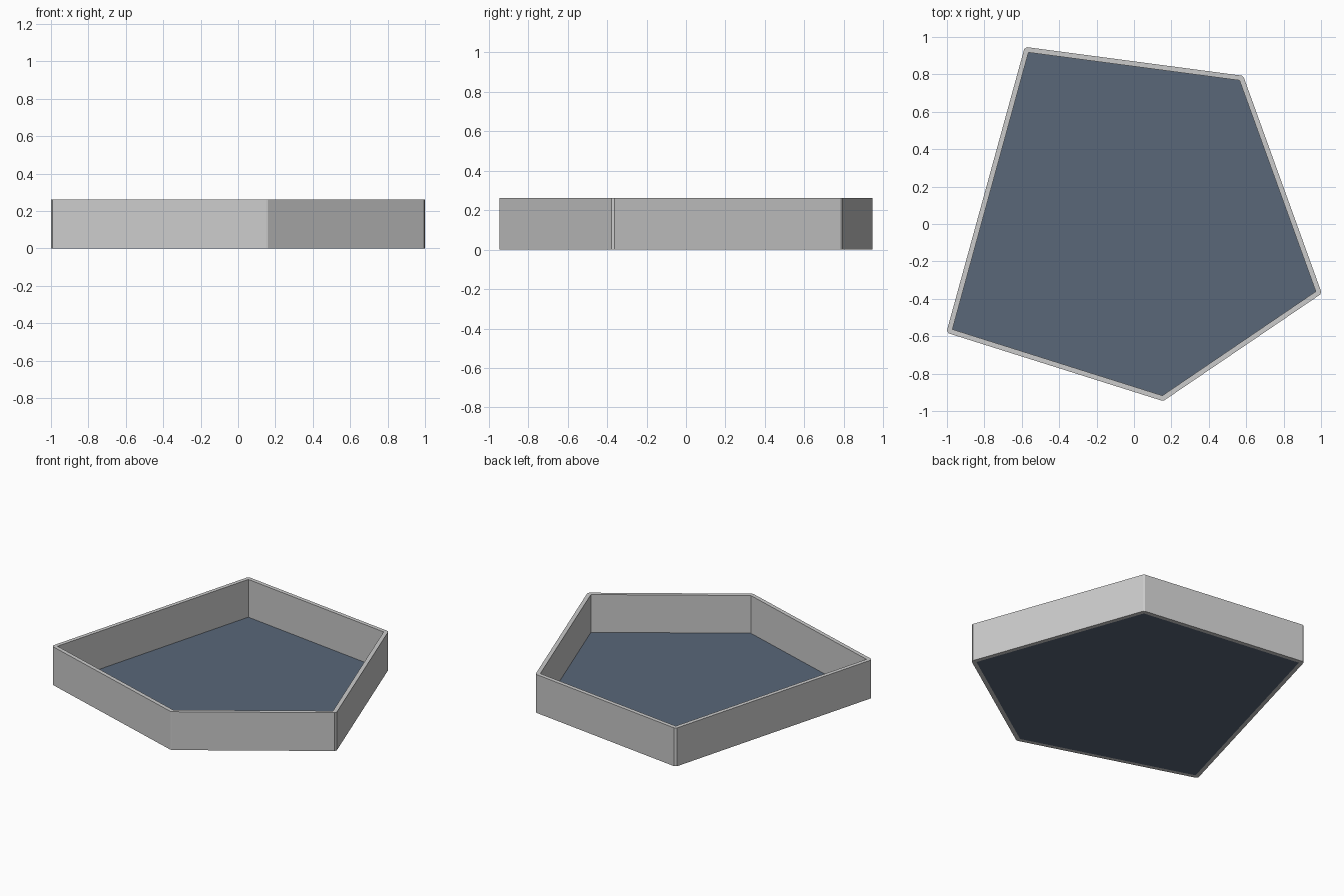
import bpy, bmesh
from mathutils import Vector

if "Cube" in bpy.data.objects:
    bpy.data.objects.remove(bpy.data.objects["Cube"])

HEIGHT = 0.262
HALF = 0.0135          # half of the wall thickness
FLOOR = 0.004

# Wall centreline, clockwise from the back left corner
LINE = [Vector(p) for p in [(-0.574, 0.932), (0.574, 0.78), (0.988, -0.366),
                            (0.154, -0.932), (-0.987, -0.572)]]
N = len(LINE)


def outward(i):
    d = (LINE[(i + 1) % N] - LINE[i % N]).normalized()
    return Vector((-d.y, d.x))


def inner_corner(i):
    a, b = outward(i - 1), outward(i)
    return LINE[i] - (a + b) / (1 + a.dot(b)) * HALF


def extruded(name, bm, height):
    """Raise flat faces into a solid and link it as an object."""
    ext = bmesh.ops.extrude_face_region(bm, geom=bm.faces[:], use_keep_orig=True)
    top = [v for v in ext["geom"] if isinstance(v, bmesh.types.BMVert)]
    bmesh.ops.translate(bm, verts=top, vec=(0, 0, height))
    bmesh.ops.recalc_face_normals(bm, faces=bm.faces[:])
    mesh = bpy.data.meshes.new(name)
    bm.to_mesh(mesh)
    bm.free()
    obj = bpy.data.objects.new(name, mesh)
    bpy.context.collection.objects.link(obj)
    return obj


# Walls: mitred inside, small chamfer on each outer corner
bm = bmesh.new()
flat = lambda p: bm.verts.new((p.x, p.y, 0))
inner = [flat(inner_corner(i)) for i in range(N)]
start = [flat(LINE[i] + outward(i) * HALF) for i in range(N)]
end = [flat(LINE[(i + 1) % N] + outward(i) * HALF) for i in range(N)]
for i in range(N):
    j = (i + 1) % N
    bm.faces.new((start[i], end[i], inner[j], inner[i]))
    bm.faces.new((end[i], start[j], inner[j]))
extruded("walls", bm, HEIGHT)

# Floor panel inside the walls
bm = bmesh.new()
bm.faces.new([bm.verts.new((*inner_corner(i), 0)) for i in range(N)])
floor = extruded("floor_panel", bm, FLOOR)
mat = bpy.data.materials.new("slate_blue")
mat.diffuse_color = (0.1, 0.135, 0.19, 1)
mat.use_nodes = True
mat.node_tree.nodes["Principled BSDF"].inputs["Base Color"].default_value = mat.diffuse_color
floor.data.materials.append(mat)
